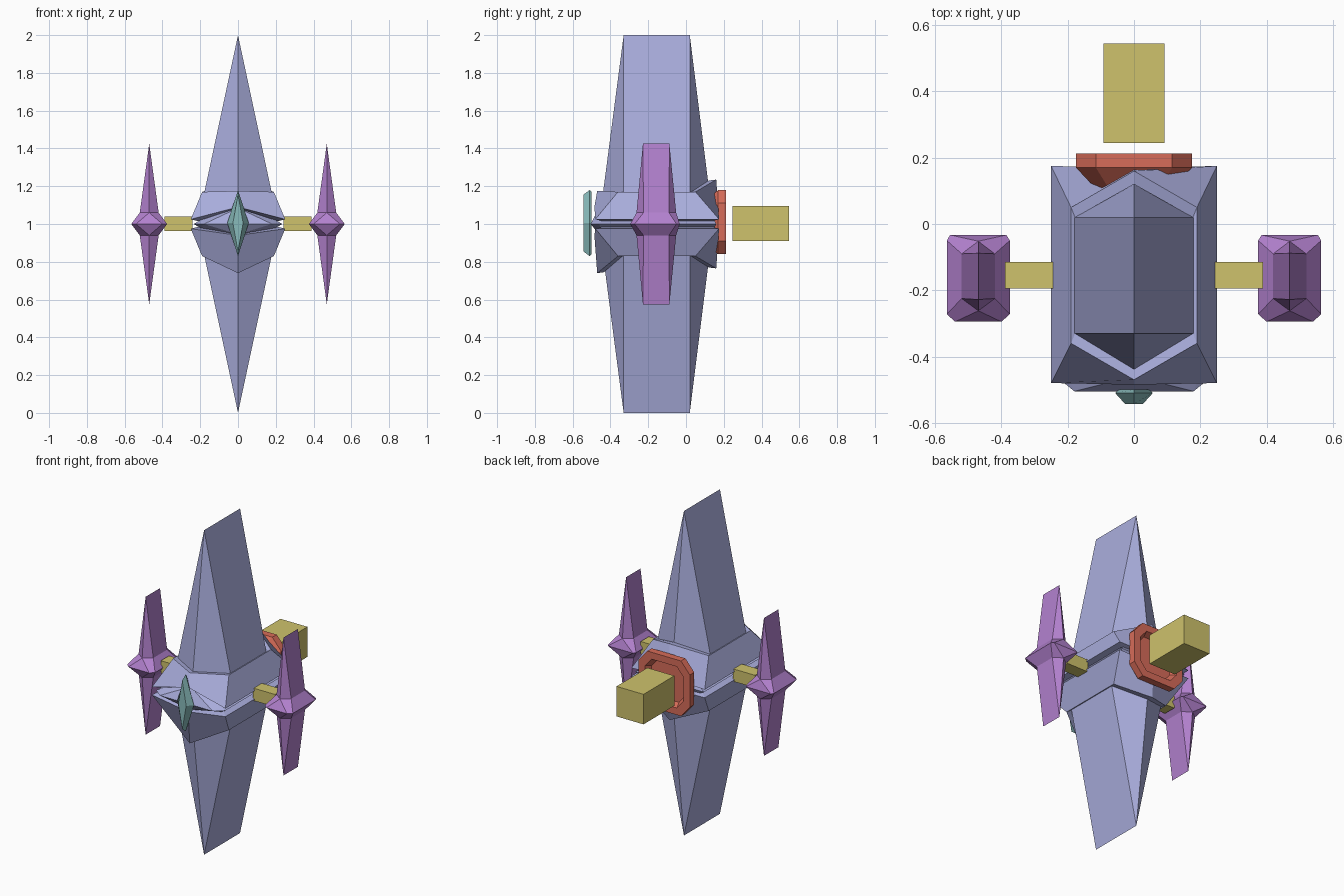
import bpy, bmesh

if "Cube" in bpy.data.objects:
    bpy.data.objects.remove(bpy.data.objects["Cube"])


def material(name, rgb):
    m = bpy.data.materials.new(name)
    m.diffuse_color = (*rgb, 1)
    m.use_nodes = True
    m.node_tree.nodes["Principled BSDF"].inputs["Base Color"].default_value = m.diffuse_color
    return m


BLUE = material("hull_blue", (0.40, 0.42, 0.72))
PURPLE = material("pod_purple", (0.45, 0.22, 0.62))
YELLOW = material("strut_yellow", (0.62, 0.54, 0.15))
RED = material("collar_red", (0.68, 0.15, 0.10))
TEAL = material("crest_teal", (0.25, 0.50, 0.50))


def finish(name, bm, mat):
    bmesh.ops.remove_doubles(bm, verts=bm.verts[:], dist=0.0005)
    bmesh.ops.recalc_face_normals(bm, faces=bm.faces[:])
    me = bpy.data.meshes.new(name)
    bm.to_mesh(me)
    bm.free()
    me.materials.append(mat)
    ob = bpy.data.objects.new(name, me)
    bpy.context.collection.objects.link(ob)
    return ob


def loft(name, rings, mat, caps=(True, True)):
    """Join equal-length rings of points with flat faces."""
    bm = bmesh.new()
    loops = [[bm.verts.new(p) for p in r] for r in rings]
    n = len(loops[0])
    for a, b in zip(loops, loops[1:]):
        for i in range(n):
            j = (i + 1) % n
            bm.faces.new((a[i], a[j], b[j], b[i]))
    if caps[0]:
        bm.faces.new(loops[0])
    if caps[1]:
        bm.faces.new(loops[-1])
    return finish(name, bm, mat)


def box(name, x, y, z, mat):
    ring = lambda h: [(x[0], y[0], h), (x[1], y[0], h), (x[1], y[1], h), (x[0], y[1], h)]
    return loft(name, [ring(z[0]), ring(z[1])], mat)


def hexagon(w, front, y1, y2, back, z, zf=None, zb=None):
    zf = z if zf is None else zf
    zb = z if zb is None else zb
    return [(0, front, zf), (w, y1, z), (w, y2, z),
            (0, back, zb), (-w, y2, z), (-w, y1, z)]


# Hull halves and tall fins, above (s=1) and below (s=-1)
for s, label, front_h, lip in ((1, "upper", 0.175, 0.09), (-1, "lower", 0.26, 0.06)):
    h = lambda d: 1 + s * d
    loft(label + "_hull", [
        hexagon(0.21, -0.43, -0.44, 0.14, 0.14, h(0.015), h(lip - 0.01), h(0.02)),
        hexagon(0.25, -0.485, -0.48, 0.175, 0.17, h(0.025), h(lip), h(0.03)),
        hexagon(0.19, -0.47, -0.36, 0.05, 0.16, h(0.17), h(front_h), h(0.235)),
        hexagon(0.178, -0.435, -0.33, 0.02, 0.12, h(0.165), h(front_h - 0.005), h(0.23)),
    ], BLUE, (True, False))
    loft(label + "_fin", [
        hexagon(0.18, -0.44, -0.33, 0.02, 0.125, h(0.16)),
        hexagon(0, -0.33, -0.33, 0.02, 0.02, h(1.0)),
    ], BLUE)

# Wedge-shaped core seen in the gap between the halves
bm = bmesh.new()
for x in (-1, 1):
    for p in ((0.235, -0.46, 1), (0.235, 0.16, 1), (0.18, -0.505, 1),
              (0.2, -0.45, 1.02), (0.2, 0.15, 1.02), (0.2, -0.45, 0.98), (0.2, 0.15, 0.98)):
        bm.verts.new((x * p[0], p[1], p[2]))
for z in (1.085, 0.945):
    bm.verts.new((0, -0.46, z))
bmesh.ops.convex_hull(bm, input=bm.verts[:])
finish("hull_core", bm, BLUE)


# Side pods on struts
def pod_ring(cx, w, nose, tail, yf, y1, y2, yb, z):
    return [(cx + x, y, z) for x, y in (
        (-nose, yf), (nose, yf), (w, y1), (w, y2),
        (tail, yb), (-tail, yb), (-w, y2), (-w, y1))]


for side, label in ((-1, "left"), (1, "right")):
    cx = side * 0.47
    rings = []
    for z in (0.575, 0.94, 1.0, 1.06, 1.425):
        if z == 1.0:
            r = (0.095, 0.07, 0.085, -0.295, -0.272, -0.05, -0.033)
        elif 0.9 < z < 1.1:
            r = (0.05, 0, 0, -0.262, -0.225, -0.09, -0.052)
        else:
            r = (0, 0, 0, -0.228, -0.228, -0.088, -0.088)
        rings.append(pod_ring(cx, *r, z))
    loft(label + "_pod", rings, PURPLE, (False, False))
    box(label + "_strut", sorted((side * 0.24, side * 0.39)),
        (-0.195, -0.115), (0.963, 1.04), YELLOW)


# Rear engine collar with a recessed mouth
def collar_ring(k, y):
    return [(k * x, y, 1.01 + k * z) for x, z in (
        (-0.115, -0.17), (0.115, -0.17), (0.175, -0.1), (0.175, 0.1),
        (0.115, 0.17), (-0.115, 0.17), (-0.175, 0.1), (-0.175, -0.1))]


loft("engine_collar", [collar_ring(0.65, 0.105), collar_ring(1, 0.17), collar_ring(1, 0.213),
                       collar_ring(0.75, 0.213), collar_ring(0.65, 0.175)], RED)

# Exhaust block floating behind the collar
box("exhaust_block", (-0.092, 0.092), (0.245, 0.545), (0.91, 1.095), YELLOW)


# Faceted crest on the front
def crest_ring(w, h, y):
    return [(0, y, 1.005 - h), (w, y, 1.005), (0, y, 1.005 + h), (-w, y, 1.005)]


loft("front_crest", [crest_ring(0.045, 0.165, -0.5), crest_ring(0.057, 0.175, -0.51),
                     crest_ring(0.027, 0.15, -0.543)], TEAL)
